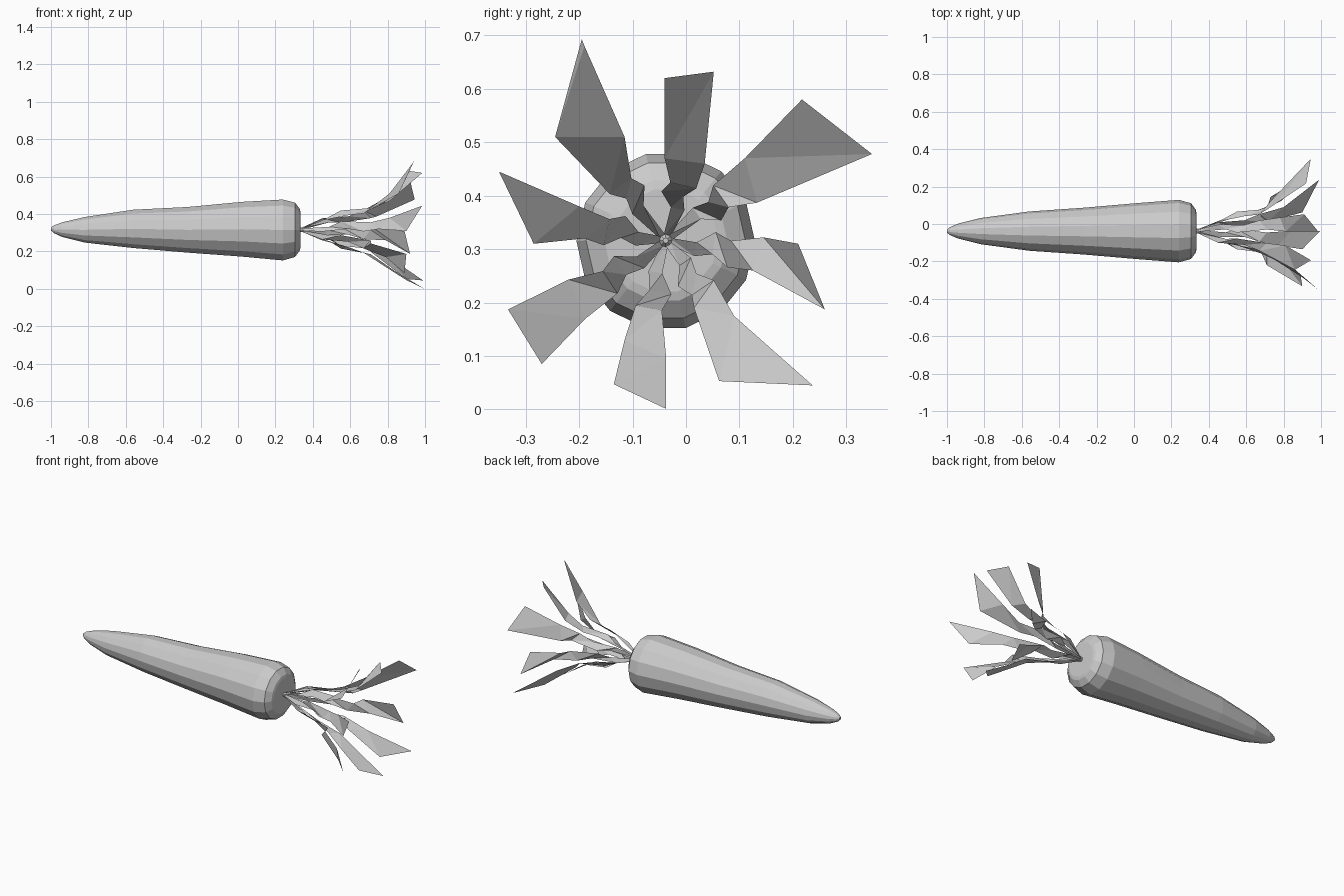
import bpy, bmesh, math
from mathutils import Vector

if "Cube" in bpy.data.objects:
    bpy.data.objects.remove(bpy.data.objects["Cube"])

CY, CZ = -0.038, 0.316
SIDES = 14


def add_object(name, bm):
    bmesh.ops.recalc_face_normals(bm, faces=bm.faces[:])
    mesh = bpy.data.meshes.new(name)
    bm.to_mesh(mesh)
    bm.free()
    ob = bpy.data.objects.new(name, mesh)
    bpy.context.collection.objects.link(ob)
    return ob


def lathe(name, profile, sides):
    """Faceted solid of revolution along x; profile holds (x, radius, z shift)."""
    bm = bmesh.new()
    rings = []
    for x, r, dz in profile:
        ring = []
        for k in range(sides):
            a = math.tau * k / sides
            ring.append(bm.verts.new((x, CY + r * math.cos(a), CZ + dz + r * math.sin(a))))
        rings.append(ring)
    for a, b in zip(rings, rings[1:]):
        for k in range(sides):
            n = (k + 1) % sides
            bm.faces.new((a[k], a[n], b[n], b[k]))
    bm.faces.new(rings[0])
    bm.faces.new(rings[-1])
    return add_object(name, bm)


# Tapered root with a rounded shoulder and flat crown
lathe("root", [(-1.0, 0.008, 0.004), (-0.985, 0.021, 0.003), (-0.94, 0.040, 0.001),
               (-0.82, 0.070, 0), (-0.56, 0.105, 0.005), (-0.27, 0.125, 0),
               (0.02, 0.150, 0.003), (0.24, 0.167, -0.001), (0.305, 0.149, 0),
               (0.330, 0.115, 0), (0.334, 0.098, 0)], SIDES)

# Small stem nub where the leaves meet
lathe("stem_nub", [(0.333, 0.013, 0), (0.348, 0.012, 0), (0.358, 0.005, 0)], 8)

# Inner ribbon stations: x, radius on low leaves, radius on high leaves, half width, x skew
STATIONS = [(0.335, 0.006, 0.006, 0.006, 0.0), (0.47, 0.056, 0.070, 0.013, 0.02),
            (0.57, 0.088, 0.097, 0.021, -0.02), (0.69, 0.118, 0.120, 0.025, 0.02)]


def leaf(name, blade_a, blade_b, tip_a, tip_b, swing):
    """Folded ribbon: inner stations, then the wide blade edge and the tip edge."""
    mid = (Vector(blade_a) + Vector(blade_b)) / 2
    out = Vector((0, mid.y - CY, mid.z - CZ)).normalized()
    side = Vector((0, -out.z, out.y))
    if side.dot(Vector(blade_a) - Vector(blade_b)) < 0:
        side = -side
    reach = min(math.hypot(mid.y - CY, mid.z - CZ) / 0.17, 1.1)
    pairs = []
    for i, (x, low, high, w, skew) in enumerate(STATIONS):
        zig = side * (0.008 * swing * (-1) ** i if i else 0)
        r = high if out.z > 0.3 else low
        c = Vector((x, CY, CZ)) + out * r * reach + zig
        dx = Vector((skew * swing, 0, 0))
        pairs.append((c + side * w + dx, c - side * w - dx))
    pairs += [(blade_a, blade_b), (tip_a, tip_b)]
    bm = bmesh.new()
    vs = [(bm.verts.new(a), bm.verts.new(b)) for a, b in pairs]
    for (a, b), (c, d) in zip(vs, vs[1:]):
        bm.faces.new((a, b, d))
        bm.faces.new((a, d, c))
    add_object(name, bm)


# Eight leaves around the crown: blade edge pair, then tip edge pair
LEAVES = [
    ((0.86, -0.245, 0.51), (0.81, -0.115, 0.51), (0.945, -0.195, 0.693), (0.94, -0.19, 0.68)),
    ((0.81, -0.04, 0.47), (0.78, 0.035, 0.46), (0.985, -0.04, 0.62), (0.91, 0.052, 0.632)),
    ((0.76, 0.11, 0.47), (0.74, 0.133, 0.387), (0.92, 0.217, 0.58), (0.945, 0.348, 0.478)),
    ((0.73, 0.145, 0.322), (0.79, 0.125, 0.26), (0.89, 0.21, 0.31), (0.92, 0.26, 0.187)),
    ((0.80, 0.09, 0.175), (0.72, 0.015, 0.19), (0.99, 0.237, 0.045), (0.90, 0.062, 0.053)),
    ((0.84, -0.037, 0.095), (0.77, -0.115, 0.13), (0.995, -0.037, 0.001), (0.90, -0.135, 0.047)),
    ((0.79, -0.188, 0.17), (0.71, -0.22, 0.243), (0.89, -0.27, 0.085), (0.90, -0.333, 0.187)),
    ((0.81, -0.20, 0.38), (0.75, -0.19, 0.32), (0.985, -0.35, 0.445), (0.90, -0.285, 0.31)),
]
for i, pts in enumerate(LEAVES):
    leaf(f"leaf_{i + 1}", *pts, 1 if i % 2 else -1)
